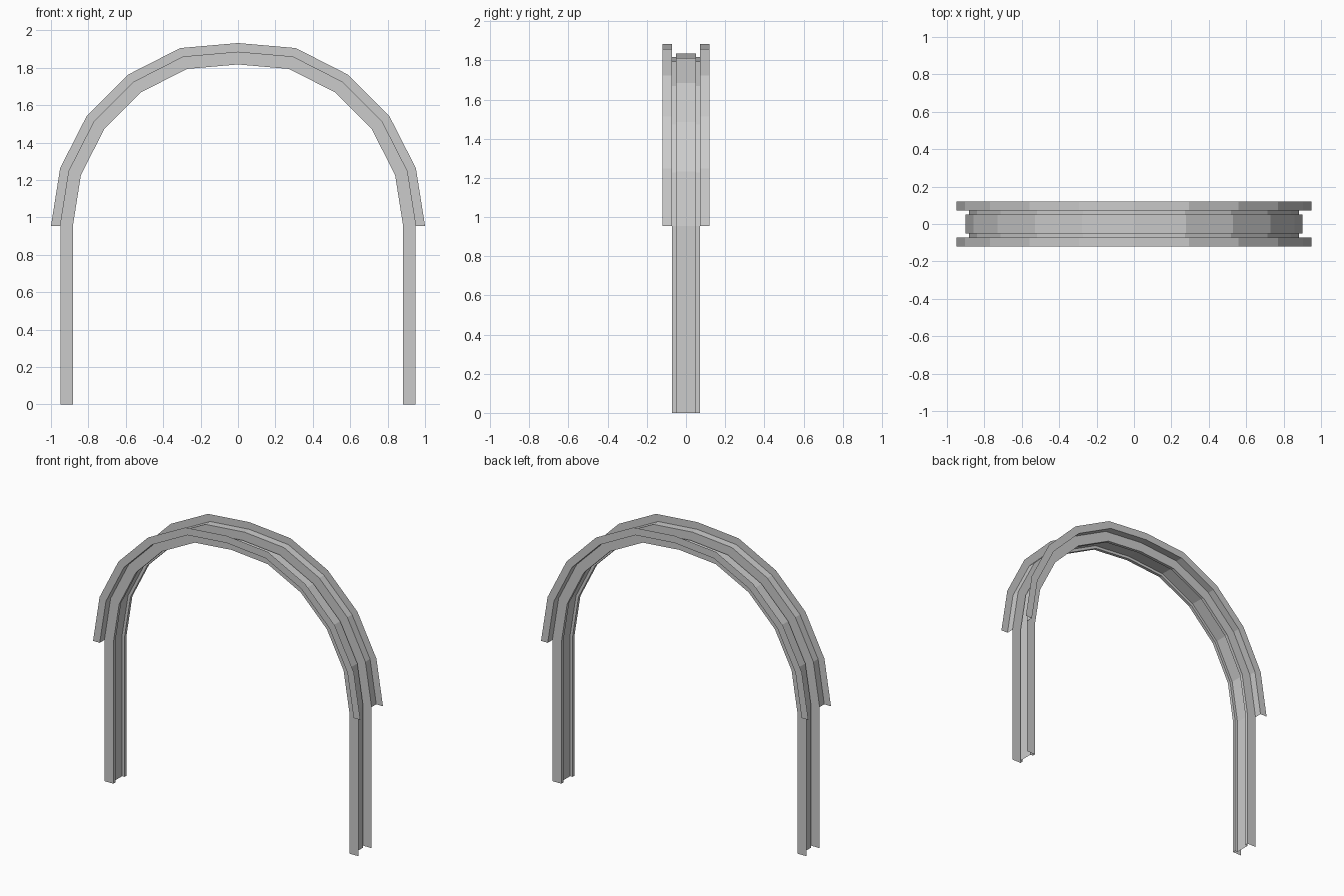
import bpy
from math import cos, sin, pi

if "Cube" in bpy.data.objects:
    bpy.data.objects.remove(bpy.data.objects["Cube"])

SPRING = 0.954   # height where the arch starts
STEPS = 10       # facets round the arch

# Open sheet profile as (y, radius): front jamb plate, recess and raised panel
half_jamb = [(-0.071, 0.95), (-0.071, 0.883), (-0.05, 0.883), (-0.05, 0.902)]
# The arch adds a folded trim flange outside the jamb
half_arch = [(-0.121, 1.0), (-0.121, 0.95)] + half_jamb


def mirrored(half):
    return half + [(-y, r) for y, r in reversed(half)]


def sweep(name, rings):
    """Skin a row of equal-length point rings into a sheet."""
    n = len(rings[0])
    verts = [p for ring in rings for p in ring]
    faces = [(i * n + j, i * n + j + 1, (i + 1) * n + j + 1, (i + 1) * n + j)
             for i in range(len(rings) - 1) for j in range(n - 1)]
    mesh = bpy.data.meshes.new(name)
    mesh.from_pydata(verts, [], faces)
    mesh.update()
    obj = bpy.data.objects.new(name, mesh)
    bpy.context.collection.objects.link(obj)
    return obj


# Arched head, with a slightly flattened crown
rings = []
for i in range(STEPS + 1):
    a = pi - pi * i / STEPS
    crown = 0.978 if i == STEPS // 2 else 1.0
    rings.append([(r * cos(a), y, SPRING + r * crown * sin(a))
                  for y, r in mirrored(half_arch)])
sweep("arched_head", rings)

# Straight jamb legs
for name, side in (("left_jamb", -1), ("right_jamb", 1)):
    heights = (0, SPRING) if side < 0 else (SPRING, 0)
    sweep(name, [[(side * r, y, z) for y, r in mirrored(half_jamb)]
                 for z in heights])
